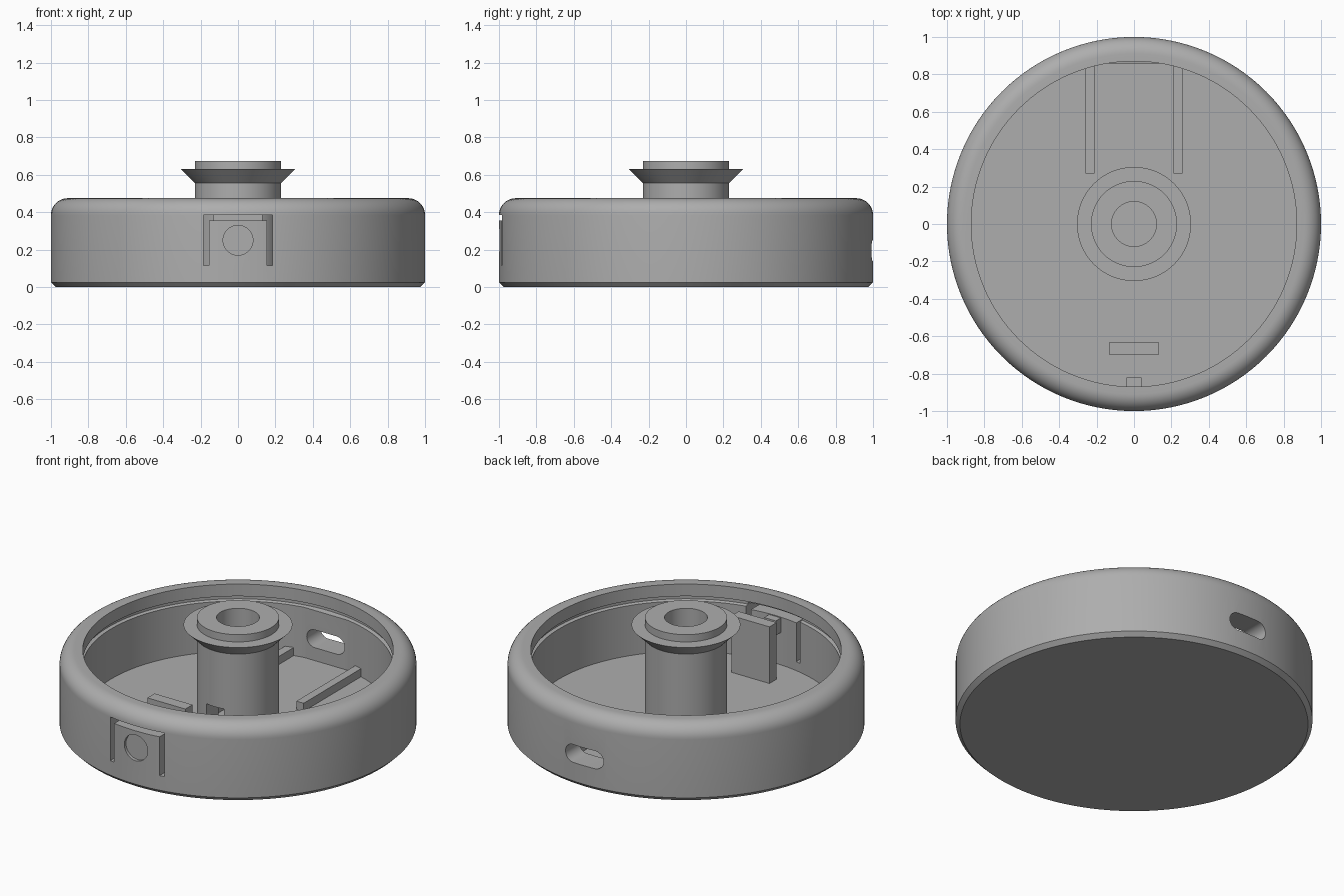
import bpy
import bmesh
from math import sin, cos, pi, radians

cube = bpy.data.objects.get("Cube")
if cube:
    bpy.data.objects.remove(cube, do_unlink=True)

grey = bpy.data.materials.new("mid grey plastic")
grey.use_nodes = True
colour = (0.42, 0.42, 0.42, 1)
grey.diffuse_color = colour
grey.node_tree.nodes["Principled BSDF"].inputs["Base Color"].default_value = colour


def finish(name, bm):
    bmesh.ops.recalc_face_normals(bm, faces=bm.faces[:])
    mesh = bpy.data.meshes.new(name)
    bm.to_mesh(mesh)
    bm.free()
    mesh.materials.append(grey)
    obj = bpy.data.objects.new(name, mesh)
    bpy.context.collection.objects.link(obj)
    return obj


def lathe(name, profile, steps=128):
    """Closed solid: spin a profile that starts and ends on the z axis."""
    bm = bmesh.new()
    verts = [bm.verts.new((r, 0, z)) for r, z in profile]
    edges = [bm.edges.new(pair) for pair in zip(verts, verts[1:])]
    bmesh.ops.spin(bm, geom=verts + edges, cent=(0, 0, 0), axis=(0, 0, 1),
                   angle=2 * pi, steps=steps)
    bmesh.ops.remove_doubles(bm, verts=bm.verts[:], dist=1e-4)
    return finish(name, bm)


def prism(name, outline, y0, y1):
    """Extrude an outline in the xz plane from y0 to y1."""
    bm = bmesh.new()
    face = bm.faces.new([bm.verts.new((x, y0, z)) for x, z in outline])
    new = bmesh.ops.extrude_face_region(bm, geom=[face])["geom"]
    moved = [v for v in new if isinstance(v, bmesh.types.BMVert)]
    bmesh.ops.translate(bm, verts=moved, vec=(0, y1 - y0, 0))
    return finish(name, bm)


def box(name, x0, x1, y0, y1, z0, z1):
    return prism(name, [(x0, z0), (x1, z0), (x1, z1), (x0, z1)], y0, y1)


def rounded(half, radius, z):
    """Stadium outline; a circle when half equals radius."""
    points = []
    for side in (1, -1):
        for i in range(17):
            a = -pi / 2 + pi * i / 16
            points.append((side * (half - radius + radius * cos(a)),
                           z + side * radius * sin(a)))
    if half == radius:
        points = points[:16] + points[17:33]
    return points


def combine(obj, other, operation):
    other.hide_render = True
    mod = obj.modifiers.new(operation.lower(), "BOOLEAN")
    mod.operation, mod.solver, mod.object = operation, "EXACT", other
    bpy.context.view_layer.objects.active = obj
    bpy.ops.object.modifier_apply(modifier=mod.name)
    bpy.data.objects.remove(other, do_unlink=True)


def smooth(obj):
    bpy.ops.object.select_all(action="DESELECT")
    obj.select_set(True)
    bpy.context.view_layer.objects.active = obj
    bpy.ops.object.shade_smooth_by_angle(angle=radians(30))


FLOOR, WALL, RIM = 0.06, 0.87, 0.475

# Shallow round housing with a rounded rim and a snap groove inside
fillet = 0.09
shoulder = [(1 - fillet + fillet * cos(a), RIM - fillet + fillet * sin(a))
            for a in (pi / 2 * i / 10 for i in range(11))]
housing = lathe("housing", [(0, 0), (0.975, 0), (1, 0.025)] + shoulder + [
    (WALL, RIM), (WALL, 0.4), (0.89, 0.395), (0.89, 0.375), (WALL, 0.37),
    (WALL, FLOOR), (0, FLOOR)])

# Flat pad behind the rear port, then the port itself
combine(housing, box("port_pad", -0.2, 0.2, 0.857, 0.93, 0.03, 0.37), "UNION")
combine(housing, prism("port_cutter", rounded(0.13, 0.055, 0.195), 0.8, 1.1), "DIFFERENCE")

# Slots that free the springy front button, cut as one upside-down U
slots = [(-0.185, 0.115), (-0.155, 0.115), (-0.155, 0.355), (0.155, 0.355),
         (0.155, 0.115), (0.185, 0.115), (0.185, 0.385), (-0.185, 0.385)]
combine(housing, prism("slot_cutter", slots, -1.1, -0.8), "DIFFERENCE")
combine(housing, prism("dimple_cutter", rounded(0.08, 0.08, 0.25), -1.1, -0.98), "DIFFERENCE")
smooth(housing)

# Hollow central stem with a flared collar and a cable opening
stem = lathe("stem", [
    (0, 0.04), (0.23, 0.04), (0.23, 0.555), (0.305, 0.63), (0.23, 0.63),
    (0.23, 0.675), (0.12, 0.675), (0.12, FLOOR), (0, FLOOR)], 64)
combine(stem, box("cable_cutter", -0.06, 0.06, -0.3, -0.05, 0.08, 0.21), "DIFFERENCE")
smooth(stem)

# Guide rails on the floor
for label, side in (("left", 1), ("right", -1)):
    x0, x1 = sorted((side * 0.21, side * 0.26))
    box(label + "_guide_rail", x0, x1, 0.27, 0.85, 0.05, 0.11)

# Upright plate behind the button, and the nub on the button's inner side
box("switch_plate", -0.13, 0.13, -0.7, -0.63, 0.05, 0.41)
box("button_nub", -0.04, 0.04, -0.9, -0.82, 0.26, 0.35)
